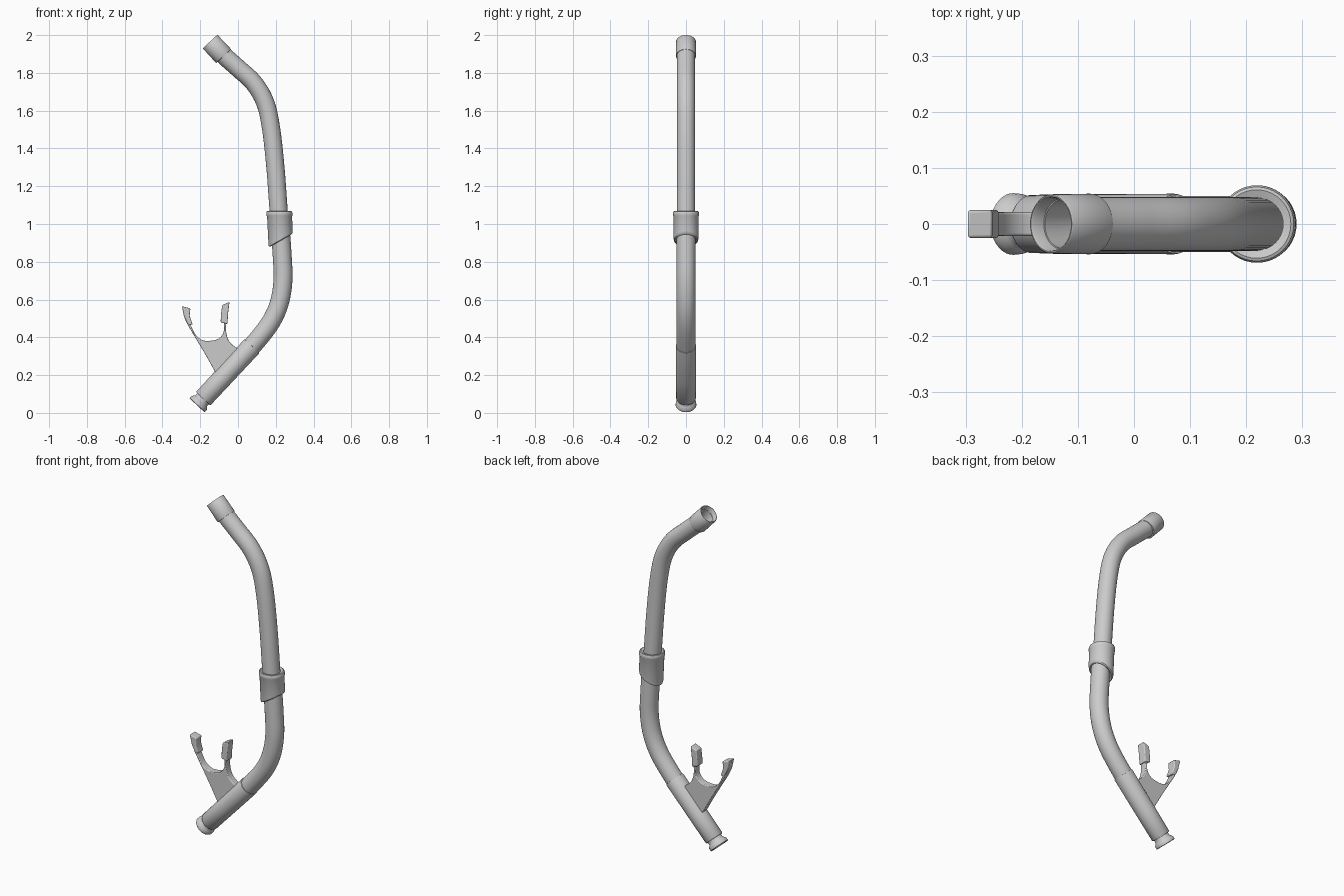
import bpy, bmesh, math
from mathutils import Vector

if "Cube" in bpy.data.objects:
    bpy.data.objects.remove(bpy.data.objects["Cube"])

SEG = 40


def finish(name, bm, bevel=0.0, angle=35):
    bmesh.ops.recalc_face_normals(bm, faces=bm.faces[:])
    me = bpy.data.meshes.new(name)
    bm.to_mesh(me)
    bm.free()
    ob = bpy.data.objects.new(name, me)
    bpy.context.collection.objects.link(ob)
    bpy.ops.object.select_all(action='DESELECT')
    ob.select_set(True)
    bpy.context.view_layer.objects.active = ob
    if bevel:
        m = ob.modifiers.new("bevel", 'BEVEL')
        m.width, m.segments, m.limit_method = bevel, 3, 'ANGLE'
    bpy.ops.object.shade_smooth_by_angle(angle=math.radians(angle))
    return ob


def skin(name, rings, cap_start=True, cap_end=True, closed=False, **kw):
    """Bridge rings of points into a surface."""
    bm = bmesh.new()
    vr = [[bm.verts.new(p) for p in r] for r in rings]
    pairs = list(zip(vr, vr[1:])) + ([(vr[-1], vr[0])] if closed else [])
    for a, b in pairs:
        for i in range(SEG):
            j = (i + 1) % SEG
            bm.faces.new((a[i], a[j], b[j], b[i]))
    if cap_start and not closed:
        bm.faces.new(vr[0])
    if cap_end and not closed:
        bm.faces.new(vr[-1])
    return finish(name, bm, **kw)


def ring(c, t, r):
    """Circle in the plane across direction t (all axes lie in the xz plane)."""
    c, t = Vector((c[0], 0, c[1])), Vector((t[0], 0, t[1])).normalized()
    n = Vector((-t.z, 0, t.x))
    return [c + r * (math.cos(a) * n + math.sin(a) * Vector((0, 1, 0)))
            for a in (2 * math.pi * i / SEG for i in range(SEG))]


def lathe(name, base, axis, profile, **kw):
    b, d = Vector(base), Vector(axis).normalized()
    return skin(name, [ring(b + d * s, d, r) for s, r in profile], **kw)


def spline(pts, n=8):
    """Catmull-Rom path: list of (point, tangent)."""
    p = [Vector(q) for q in pts]
    p = [2 * p[0] - p[1]] + p + [2 * p[-1] - p[-2]]
    pos = []
    for i in range(1, len(p) - 2):
        a, b, c, d = p[i - 1:i + 3]
        for k in range(n):
            t = k / n
            pos.append(0.5 * (2 * b + (c - a) * t + (2 * a - 5 * b + 4 * c - d) * t * t
                              + (3 * b - a - 3 * c + d) * t ** 3))
    pos.append(p[-2])
    last = len(pos) - 1
    return [(q, pos[min(i + 1, last)] - pos[max(i - 1, 0)]) for i, q in enumerate(pos)]


def plate(name, outline, half, bevel):
    """Outline in xz extruded symmetrically in y."""
    bm = bmesh.new()
    f = bm.faces.new([bm.verts.new((x, -half, z)) for x, z in outline])
    g = bmesh.ops.extrude_face_region(bm, geom=[f])
    bmesh.ops.translate(bm, vec=(0, 2 * half, 0),
                        verts=[v for v in g['geom'] if isinstance(v, bmesh.types.BMVert)])
    return finish(name, bm, bevel=bevel)


# upper tube, hollow and open at the top
path = spline([(-0.128, 1.946), (-0.075, 1.892), (0.0, 1.825), (0.085, 1.745), (0.145, 1.64),
               (0.176, 1.5), (0.198, 1.3), (0.213, 1.1), (0.22, 1.0)])
rings = [ring(c, t, 0.048) for c, t in reversed(path)] + [ring(c, t, 0.043) for c, t in path]
skin("upper_tube", rings)

# top end collar
lathe("top_collar", (-0.148, 1.966), (0.68, -0.73),
      [(0.06, 0.042), (0.003, 0.047), (0.0, 0.049), (0.0, 0.051), (0.003, 0.053),
       (0.102, 0.054), (0.105, 0.053), (0.106, 0.046)], closed=True)

# lower tube
path = spline([(-0.02, 0.252), (0.08, 0.36), (0.17, 0.475), (0.218, 0.58),
               (0.238, 0.7), (0.234, 0.83), (0.222, 1.0)])
skin("lower_tube", [ring(c, t, 0.05) for c, t in path])

# middle coupling with slanted lower edge
rings = []
for r, top, off in [(0.047, 0, 0.008), (0.058, 0, 0.0), (0.064, 0, 0.004), (0.066, 0, 0.014),
                    (0.066, 1, 1.040), (0.069, 1, 1.046), (0.069, 1, 1.060), (0.066, 1, 1.067),
                    (0.061, 1, 1.069), (0.047, 1, 1.064)]:
    pts = []
    for i in range(SEG):
        a = 2 * math.pi * i / SEG
        x, y = r * math.cos(a), r * math.sin(a)
        z = off if top else 0.912 + 0.56 * x + off
        pts.append(Vector((0.222 + x - 0.05 * (z - 1.0), y, z)))
    rings.append(pts)
skin("middle_coupling", rings, closed=True)

# lower sleeve and flared end cap
END, AXIS = (-0.217, 0.04), (0.68, 0.733)
lathe("lower_sleeve", END, AXIS,
      [(0.048, 0.040), (0.048, 0.049), (0.053, 0.052), (0.2, 0.053), (0.424, 0.054),
       (0.428, 0.053), (0.429, 0.045)])
lathe("end_cap", END, AXIS,
      [(0.008, 0.046), (0.0, 0.050), (0.0, 0.053), (0.003, 0.055), (0.018, 0.054),
       (0.028, 0.046), (0.034, 0.042), (0.056, 0.042)])

# clip fork: curved arms on a solid web
outer_left = spline([(-0.124, 0.222), (-0.172, 0.308), (-0.22, 0.389), (-0.258, 0.452),
                     (-0.284, 0.505), (-0.294, 0.55)], 3)
inner = spline([(-0.272, 0.548), (-0.264, 0.50), (-0.243, 0.448), (-0.22, 0.408), (-0.185, 0.384),
                (-0.145, 0.382), (-0.103, 0.393), (-0.077, 0.425), (-0.074, 0.47), (-0.07, 0.56)], 3)
outer_right = spline([(-0.052, 0.56), (-0.058, 0.5), (-0.064, 0.45), (-0.058, 0.405),
                      (-0.04, 0.37), (0.0, 0.338)], 3)
outline = [tuple(p) for p, _ in outer_left + inner + outer_right] + [(0.02, 0.31), (-0.1, 0.18)]
plate("clip_fork", outline, 0.021, 0.004)

# gripping pads at the arm tips
plate("left_clip_pad", [(-0.297, 0.565), (-0.252, 0.553), (-0.256, 0.515), (-0.24, 0.468),
                        (-0.262, 0.464), (-0.284, 0.51)], 0.025, 0.005)
plate("right_clip_pad", [(-0.084, 0.571), (-0.045, 0.587), (-0.052, 0.53), (-0.056, 0.47),
                         (-0.092, 0.48), (-0.09, 0.52)], 0.025, 0.005)
